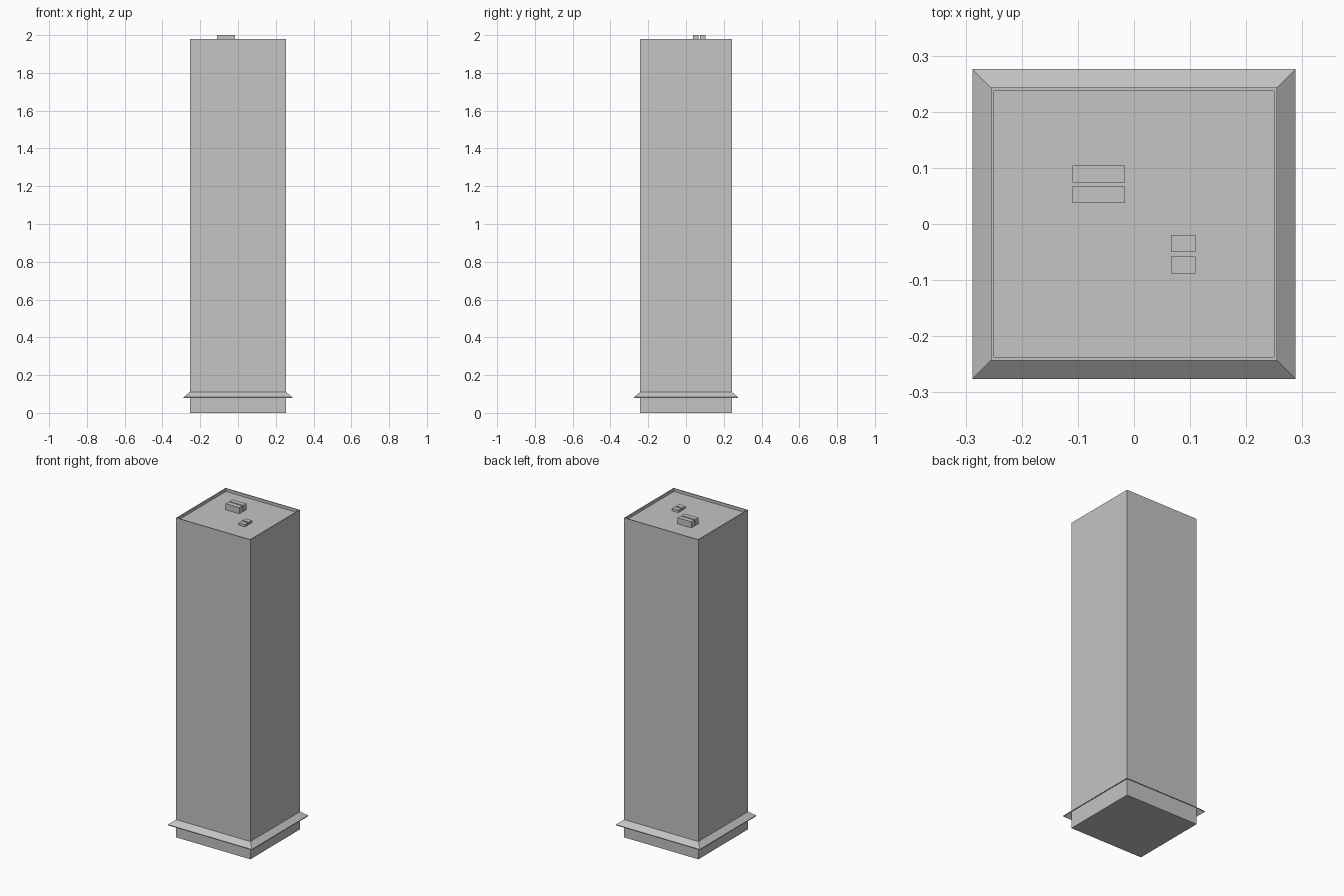
import bpy
import bmesh
from mathutils import Matrix, Vector

default = bpy.data.objects.get("Cube")
if default:
    bpy.data.objects.remove(default, do_unlink=True)

# One plain concrete grey for everything
GREY = (0.55, 0.55, 0.55, 1.0)
concrete = bpy.data.materials.new("concrete_grey")
concrete.use_nodes = True
concrete.diffuse_color = GREY
concrete.node_tree.nodes["Principled BSDF"].inputs["Base Color"].default_value = GREY

HALF_X, HALF_Y = 0.255, 0.243      # tower half sizes
TOP, ROOF = 1.98, 1.962            # parapet top and roof deck
OVERHANG = 0.033


def finish(name, bm):
    bmesh.ops.recalc_face_normals(bm, faces=bm.faces)
    mesh = bpy.data.meshes.new(name)
    bm.to_mesh(mesh)
    bm.free()
    mesh.materials.append(concrete)
    obj = bpy.data.objects.new(name, mesh)
    bpy.context.collection.objects.link(obj)
    return obj


def box_mesh(low, high):
    low, high = Vector(low), Vector(high)
    bm = bmesh.new()
    place = Matrix.Translation((low + high) / 2) @ Matrix.Diagonal((*(high - low), 1))
    bmesh.ops.create_cube(bm, size=1, matrix=place)
    return bm


# Tower shaft with a recessed roof behind a thin parapet
bm = box_mesh((-HALF_X, -HALF_Y, 0), (HALF_X, HALF_Y, TOP))
bm.faces.ensure_lookup_table()
top = max(bm.faces, key=lambda f: f.calc_center_median().z)
bmesh.ops.inset_region(bm, faces=[top], thickness=0.008)
roof = bmesh.ops.extrude_discrete_faces(bm, faces=[top])["faces"][0]
for v in roof.verts:
    v.co.z = ROOF
finish("tower", bm)

# Sloped canopy sheet running around the base: (outward offset, height)
profile = [(0, 0.11), (OVERHANG, 0.083), (OVERHANG, 0.078), (0, 0.105)]
bm = bmesh.new()
rings = []
for out, z in profile:
    x, y = HALF_X + out, HALF_Y + out
    rings.append([bm.verts.new((sx * x, sy * y, z))
                  for sx, sy in ((-1, -1), (1, -1), (1, 1), (-1, 1))])
for i, ring in enumerate(rings):
    after = rings[(i + 1) % len(rings)]
    for j in range(4):
        k = (j + 1) % 4
        bm.faces.new((ring[j], ring[k], after[k], after[j]))
finish("canopy", bm)

# Paired roof units: name, x range, y starts, height of top
units = [("large_roof_unit", (-0.11, -0.016), (0.037, 0.074), 2.0),
         ("small_roof_unit", (0.066, 0.11), (-0.088, -0.05), 1.977)]
for name, (x0, x1), starts, height in units:
    for side, y in zip(("front", "back"), starts):
        finish(f"{name}_{side}", box_mesh((x0, y, ROOF), (x1, y + 0.03, height)))
